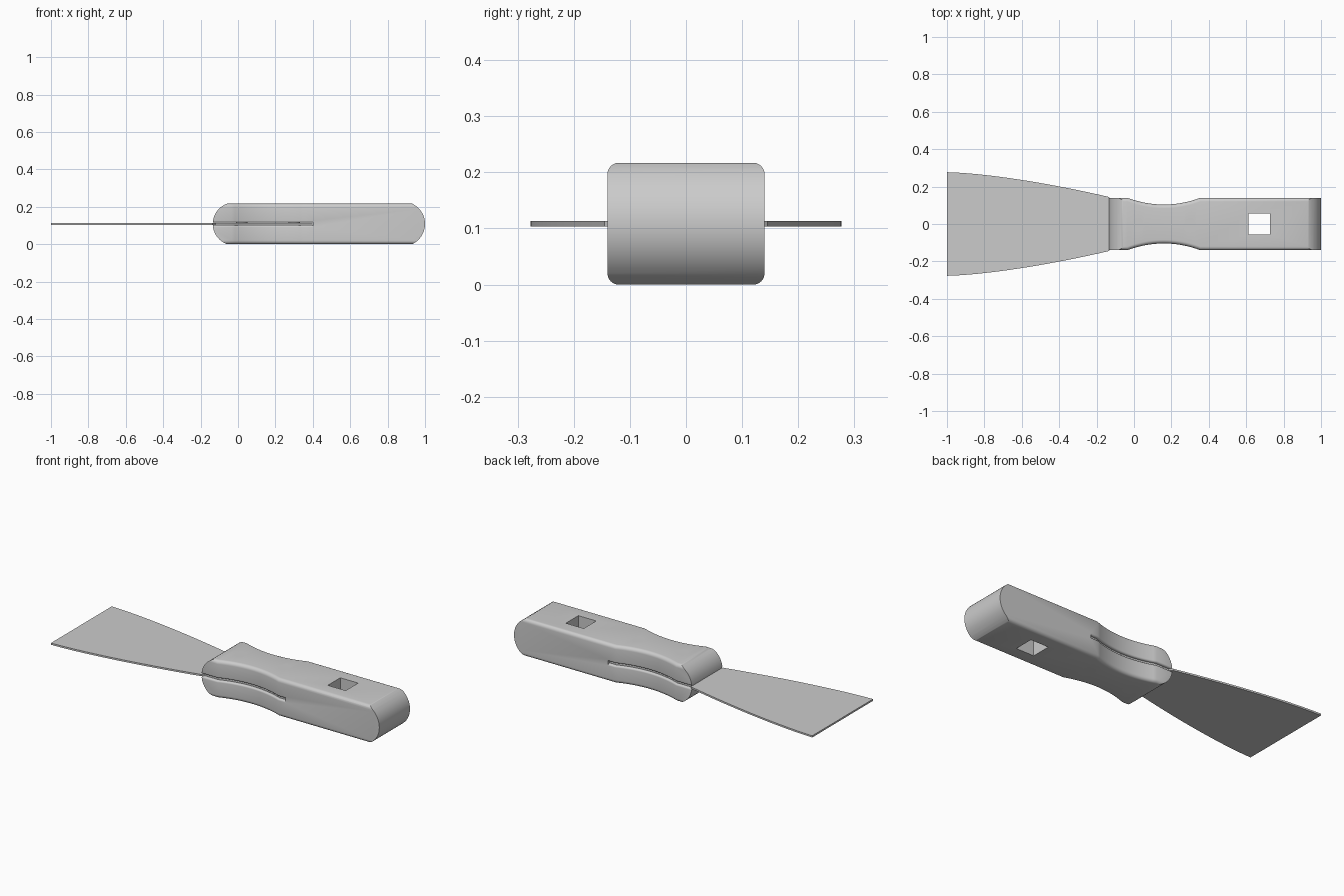
import bpy, bmesh
from math import sin, cos, pi, radians

if "Cube" in bpy.data.objects:
    bpy.data.objects.remove(bpy.data.objects["Cube"])

MID, HALF_H, HALF_W = 0.1085, 0.1085, 0.14


def waist(x):
    """Half width of the handle, with the concave grip."""
    t = (x - 0.16) / 0.195
    return 0.104 + 0.036 * t * t if abs(t) < 1 else HALF_W


def make(name, bm):
    bmesh.ops.recalc_face_normals(bm, faces=bm.faces)
    me = bpy.data.meshes.new(name)
    bm.to_mesh(me)
    bm.free()
    ob = bpy.data.objects.new(name, me)
    bpy.context.collection.objects.link(ob)
    return ob


def loft(name, stations, section):
    """Skin closed y-z sections placed along x."""
    bm = bmesh.new()
    rings = [[bm.verts.new((x, y, z)) for y, z in section(x)] for x in stations]
    n = len(rings[0])
    for a, b in zip(rings, rings[1:]):
        for i in range(n):
            j = (i + 1) % n
            bm.faces.new((a[i], a[j], b[j], b[i]))
    bm.faces.new(rings[0])
    bm.faces.new(rings[-1])
    return make(name, bm)


def prism(name, pts, offset):
    """Extrude a flat polygon by an offset vector."""
    bm = bmesh.new()
    f = bm.faces.new([bm.verts.new(p) for p in pts])
    r = bmesh.ops.extrude_face_region(bm, geom=[f])
    bmesh.ops.translate(bm, vec=offset,
                        verts=[v for v in r["geom"] if isinstance(v, bmesh.types.BMVert)])
    return make(name, bm)


def cut(ob, tool, op="DIFFERENCE"):
    m = ob.modifiers.new("cut", "BOOLEAN")
    m.object, m.operation, m.solver = tool, op, "EXACT"
    bpy.context.view_layer.objects.active = ob
    bpy.ops.object.modifier_apply(modifier=m.name)
    bpy.data.objects.remove(tool)


def smooth(ob, angle=30):
    bpy.ops.object.select_all(action="DESELECT")
    ob.select_set(True)
    bpy.context.view_layer.objects.active = ob
    bpy.ops.object.shade_smooth_by_angle(angle=radians(angle))


def rounded_section(x, r=0.02, n=6):
    w, pts = waist(x) - r, []
    h = HALF_H - r
    for k, (sy, sz) in enumerate(((1, 1), (-1, 1), (-1, -1), (1, -1))):
        for i in range(n + 1):
            a = (k + i / n) * pi / 2
            pts.append((sy * w + r * cos(a), MID + sz * h + r * sin(a)))
    return pts


def slot_section(x, half=0.007, r=0.01, n=5):
    # narrow slot that flares with a fillet at both side surfaces
    w = waist(x)
    side = [(w - r + r * sin(i / n * pi / 2), half + r - r * cos(i / n * pi / 2))
            for i in range(n + 1)] + [(w + 0.03, half + r)]
    top = [(-y, z) for y, z in reversed(side)] + side
    return [(y, MID + z) for y, z in top] + [(y, MID - z) for y, z in reversed(top)]


grip = [-0.035 + 0.39 * i / 20 for i in range(21)]

# Handle: waisted bar with rounded long edges
handle = loft("handle", [-0.25] + grip + [1.1], rounded_section)

# Curved ends
ends = []
for cx, r, s, lim in ((0.88, 0.12, 1, 69), (-0.02, 0.115, -1, 77)):
    for i in range(21):
        a = radians(-lim + 2 * lim * i / 20)
        ends.append((cx + s * r * cos(a), -0.3, MID + s * r * sin(a)))
cut(handle, prism("end_shape", ends, (0, 0.6, 0)), "INTERSECT")

# Blade slot and square hanging hole
cut(handle, loft("slot_cutter", [-0.3] + grip + [0.4], slot_section))
square = [(0.67 + 0.057 * a, 0.057 * b, -0.1) for a, b in ((-1, -1), (1, -1), (1, 1), (-1, 1))]
cut(handle, prism("hole_cutter", square, (0, 0, 0.5)))
smooth(handle)

# Blade: flared sheet with a tang that follows the grip inside the slot
edge = [(-1 + 0.865 * i / 16, 0.277 - 0.132 * (i / 16) ** 1.5) for i in range(17)]
edge += [(x, waist(x) - 0.012) for x in [-0.12] + grip + [0.399]]
outline = [(x, y, MID - 0.005) for x, y in edge] + [(x, -y, MID - 0.005) for x, y in reversed(edge)]
blade = prism("blade", outline, (0, 0, 0.01))
smooth(blade)

# Rivets, flush with both faces of the handle
for i, x in enumerate((0.02, 0.30)):
    circle = [(x + 0.031 * cos(a * pi / 16), 0.031 * sin(a * pi / 16), 0) for a in range(32)]
    cut(handle, prism("rivet_hole", [(p[0], p[1], -0.1) for p in circle], (0, 0, 0.5)))
    rivet = prism(f"rivet_{i + 1}", circle, (0, 0, 2 * HALF_H))
    rivet.scale = (1, 1, 1)
    smooth(rivet)
smooth(handle)
